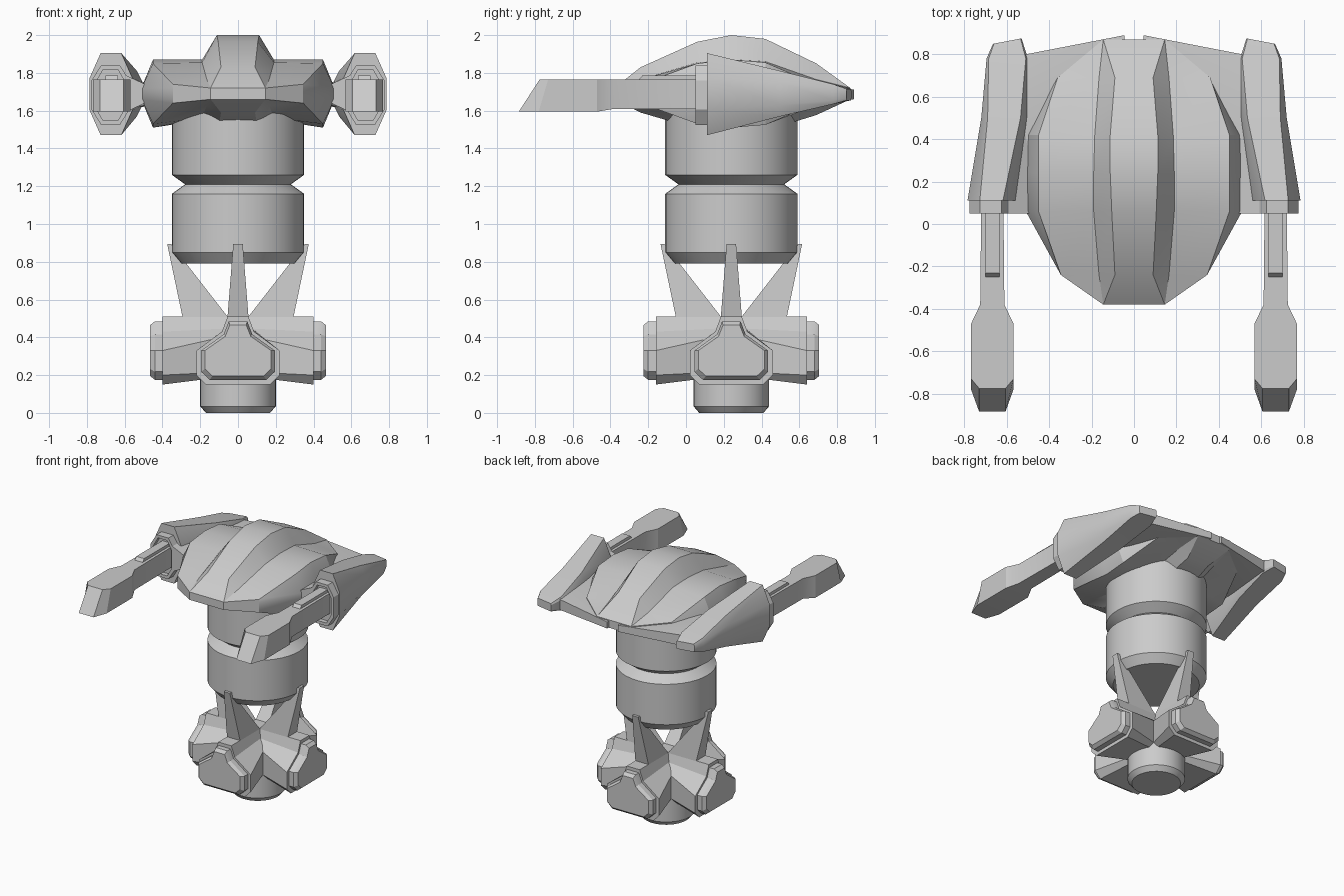
import bpy, bmesh, math
from mathutils import Matrix, Vector

cube = bpy.data.objects.get("Cube")
if cube:
    bpy.data.objects.remove(cube)

grey = bpy.data.materials.new("light_grey")
grey.use_nodes = True
grey.diffuse_color = (0.6, 0.6, 0.6, 1)
grey.node_tree.nodes["Principled BSDF"].inputs["Base Color"].default_value = (0.6, 0.6, 0.6, 1)

AXIS_Y = 0.24   # depth of the column axis
parts = []


def finish(name, bm, matrix=None):
    """Clean the mesh, place it and give it the material."""
    bmesh.ops.remove_doubles(bm, verts=bm.verts, dist=0.0005)
    if matrix:
        bm.transform(matrix)
    bmesh.ops.recalc_face_normals(bm, faces=bm.faces)
    mesh = bpy.data.meshes.new(name)
    bm.to_mesh(mesh)
    bm.free()
    mesh.materials.append(grey)
    obj = bpy.data.objects.new(name, mesh)
    bpy.context.collection.objects.link(obj)
    parts.append(obj)
    return obj


def loft(name, rings, matrix=None):
    """Skin a list of closed rings and cap both ends."""
    bm = bmesh.new()
    rows = [[bm.verts.new(p) for p in ring] for ring in rings]
    n = len(rows[0])
    for a, b in zip(rows, rows[1:]):
        for i in range(n):
            j = (i + 1) % n
            bm.faces.new((a[i], a[j], b[j], b[i]))
    bm.faces.new(rows[0])
    bm.faces.new(rows[-1])
    return finish(name, bm, matrix)


def lathe(name, profile, segments=40):
    rings = []
    for r, z in profile:
        angles = [2 * math.pi * i / segments for i in range(segments)]
        rings.append([(r * math.cos(a), AXIS_Y + r * math.sin(a), z) for a in angles])
    return loft(name, rings)


def mirrored(half):
    """Close a half section (x, z) across x = 0."""
    return half + [(-x, z) for x, z in reversed(half)]


def at_y(section, y):
    return [(x, y, z) for x, z in section]


def octagon(x0, x1, z0, z1, cx, cz):
    return [(x0 + cx, z1), (x1 - cx, z1), (x1, z1 - cz), (x1, z0 + cz),
            (x1 - cx, z0), (x0 + cx, z0), (x0, z0 + cz), (x0, z1 - cz)]


def shrink(section, d):
    """Move a section towards its middle by about d on each side."""
    xs, zs = zip(*section)
    cx, cz = (min(xs) + max(xs)) / 2, (min(zs) + max(zs)) / 2
    fx = 1 - 2 * d / (max(xs) - min(xs))
    fz = 1 - 2 * d / (max(zs) - min(zs))
    return [(cx + (x - cx) * fx, cz + (z - cz) * fz) for x, z in section]


# Column and foot
lathe("column", [(0.30, 0.79), (0.35, 0.85), (0.35, 1.16), (0.28, 1.21),
                 (0.35, 1.26), (0.35, 1.62)])
lathe("foot", [(0.17, 0), (0.20, 0.035), (0.20, 0.30)])

# Four pods with fins around the column axis
pod_out = mirrored([(0.055, 0.51), (0.085, 0.43), (0.22, 0.33), (0.22, 0.20), (0.17, 0.15)])
pod_in = mirrored([(0.055, 0.51), (0.07, 0.45), (0.10, 0.42), (0.10, 0.22), (0.08, 0.20)])
for i, side in enumerate(("front", "left", "back", "right")):
    turn = Matrix.Translation((0, AXIS_Y, 0)) @ Matrix.Rotation(i * math.pi / 2, 4, "Z")
    loft(side + "_pod", [at_y(pod_in, 0), at_y(pod_out, -0.40)], turn)
    cap, face = shrink(pod_out, 0.025), shrink(pod_out, 0.045)
    loft(side + "_pod_cap", [at_y(cap, -0.39), at_y(cap, -0.44), at_y(face, -0.465)], turn)

    def fin_ring(outer, inner, w, z):
        return [(-w, -outer, z), (w, -outer, z), (w, -inner, z), (-w, -inner, z)]
    loft(side + "_fin", [fin_ring(0.29, 0.04, 0.057, 0.49),
                         fin_ring(0.375, 0.355, 0.025, 0.895)], turn)

# Ribbed hull: ridge, valley, shoulder and rim for each station along y
stations = [  # y, ridge x z, valley x z, shoulder x z, rim x
    (-0.38, 0.145, 1.72, 0.145, 1.72, 0.145, 1.72, 0.145),
    (-0.24, 0.09, 1.83, 0.165, 1.765, 0.345, 1.74, 0.345),
    (0.06, 0.105, 1.965, 0.19, 1.855, 0.45, 1.85, 0.51),
    (0.24, 0.112, 2.0, 0.19, 1.87, 0.45, 1.87, 0.512),
    (0.42, 0.112, 1.98, 0.185, 1.86, 0.45, 1.855, 0.51),
    (0.69, 0.09, 1.85, 0.165, 1.765, 0.36, 1.74, 0.36),
    (0.87, 0.145, 1.72, 0.145, 1.72, 0.145, 1.72, 0.145)]
rings = []
for y, xr, zr, xv, zv, xs, zs, xo in stations:
    def under(z, k):
        return 1.66 - (z - 1.72) * k
    rings.append(at_y(mirrored([
        (xr, zr), (xv, zv), (xs, zs), (xo, 1.72), (xo, 1.66),
        (xs, under(zs, 1.0)), (xv, under(zv, 0.73)), (xr, under(zr, 0.64))]), y))
loft("hull", rings)

# Arms, wing plates and guns on both sides
for side, s in (("left", 1), ("right", -1)):
    flip = Matrix.Scale(s, 4, Vector((1, 0, 0)))

    loft(side + "_arm", [
        at_y(octagon(0.56, 0.785, 1.47, 1.905, 0.058, 0.13), 0.11),
        at_y(octagon(0.505, 0.72, 1.57, 1.81, 0.03, 0.06), 0.50),
        at_y(octagon(0.50, 0.695, 1.635, 1.74, 0.01, 0.02), 0.78),
        [(x, 0.875 - (x - 0.53) * 0.19, z)
         for x, z in octagon(0.53, 0.665, 1.655, 1.715, 0.005, 0.01)]], flip)

    # Collar with a recessed mouth
    rim = octagon(0.575, 0.775, 1.525, 1.84, 0.05, 0.08)
    mouth = shrink(rim, 0.022)
    loft(side + "_collar", [at_y(rim, 0.13), at_y(rim, 0.05),
                            at_y(mouth, 0.05), at_y(mouth, 0.085)], flip)

    # Link from the arm to the hull
    loft(side + "_link", [[(x, y, z) for y, z in
                           ((0.05, 1.69 - h), (0.05, 1.69 + h), (0.45, 1.69 + h), (0.45, 1.69 - h))]
                          for x, h in ((0.47, 0.04), (0.60, 0.10))], flip)

    # Wing plate along the back
    bm = bmesh.new()
    for x, y, h in ((0.045, 0.89, 0.025), (0.045, 0.70, 0.03), (0.51, 0.80, 0.04),
                    (0.56, 0.45, 0.07), (0.45, 0.30, 0.05)):
        for z in (1.686 - h, 1.686 + h):
            bm.verts.new((x, y, z))
    bmesh.ops.convex_hull(bm, input=bm.verts)
    finish(side + "_wing_plate", bm, flip)

    # Gun with a slanted muzzle
    mid = 0.668
    rings = []
    for y_low, y_top, w, z0, z1 in ((0.12, 0.12, 0.052, 1.61, 1.765),
                                    (-0.38, -0.38, 0.057, 1.61, 1.765),
                                    (-0.47, -0.47, 0.10, 1.595, 1.765),
                                    (-0.78, -0.73, 0.10, 1.595, 1.765),
                                    (-0.885, -0.775, 0.062, 1.595, 1.765)):
        rings.append([(mid - w, y_low, z0), (mid + w, y_low, z0),
                      (mid + w, y_top, z1), (mid - w, y_top, z1)])
    loft(side + "_gun", rings, flip)
    loft(side + "_gun_rail", [
        [(x, 0.12, 1.74), (x, 0.12, 1.787), (x, -0.23, 1.787), (x, -0.27, 1.74)]
        for x in (mid - 0.033, mid + 0.033)], flip)

# Smooth the round parts and keep hard edges sharp
bpy.ops.object.select_all(action="DESELECT")
for obj in parts:
    obj.select_set(True)
bpy.context.view_layer.objects.active = parts[0]
bpy.ops.object.shade_smooth_by_angle(angle=math.radians(25))
